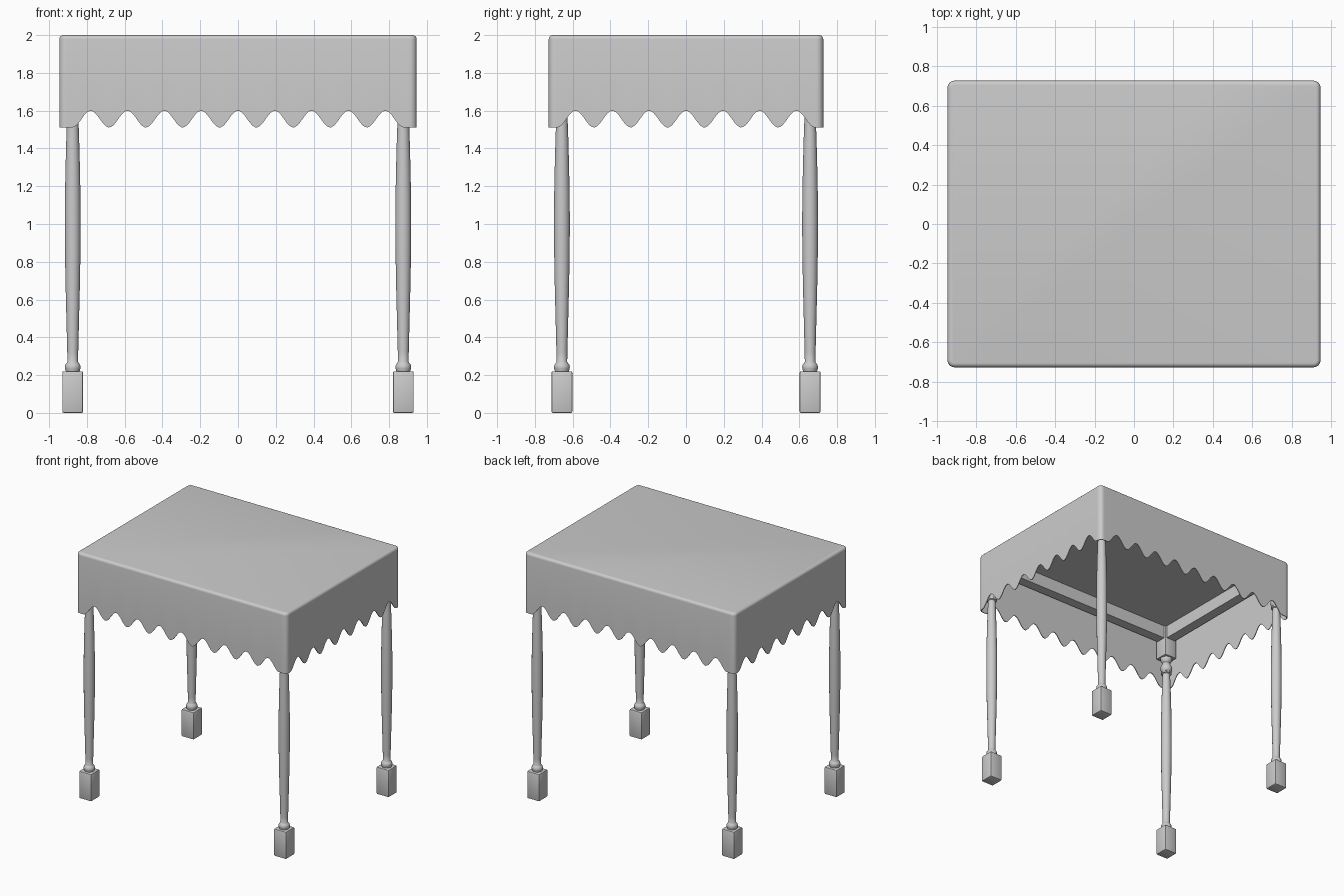
import bpy, bmesh, math

if "Cube" in bpy.data.objects:
    bpy.data.objects.remove(bpy.data.objects["Cube"])

HX, HY = 0.946, 0.727      # cloth half sizes
LX, LY = 0.875, 0.657      # leg centres
PERIOD = 0.195             # scallop spacing


def make_object(name, bm, angle=35):
    bmesh.ops.recalc_face_normals(bm, faces=bm.faces)
    me = bpy.data.meshes.new(name)
    bm.to_mesh(me)
    bm.free()
    ob = bpy.data.objects.new(name, me)
    bpy.context.collection.objects.link(ob)
    bpy.ops.object.select_all(action='DESELECT')
    ob.select_set(True)
    bpy.context.view_layer.objects.active = ob
    bpy.ops.object.shade_smooth_by_angle(angle=math.radians(angle))
    return ob


def box(name, x, y, z0, z1, sx, sy, bevel=0.0):
    bm = bmesh.new()
    bmesh.ops.create_cube(bm, size=1)
    for v in bm.verts:
        v.co = (x + v.co.x * sx, y + v.co.y * sy, (z0 + z1) / 2 + v.co.z * (z1 - z0))
    if bevel:
        bmesh.ops.bevel(bm, geom=bm.edges[:], offset=bevel, segments=2,
                        profile=0.5, affect='EDGES')
    return make_object(name, bm)


def bridge(bm, a, b):
    n = len(a)
    for i in range(n):
        bm.faces.new((a[i], a[(i + 1) % n], b[(i + 1) % n], b[i]))


def lathe(name, profile, x, y, sides=24):
    bm = bmesh.new()
    rings = [[bm.verts.new((x + r * math.cos(2 * math.pi * k / sides),
                            y + r * math.sin(2 * math.pi * k / sides), z))
              for k in range(sides)] for r, z in profile]
    for a, b in zip(rings, rings[1:]):
        bridge(bm, a, b)
    bm.faces.new(rings[0])
    bm.faces.new(rings[-1])
    return make_object(name, bm)


def hem(t, half):
    # wave along one side, flat at the corners
    last = (math.floor((half - 0.1) / PERIOD) + 0.5) * PERIOD
    if abs(t) >= last:
        return 1.511
    return 1.5555 + 0.0445 * math.cos(2 * math.pi * t / PERIOD)


# Outline of the cloth: (x, y, normal x, normal y, hem height)
def outline(radius=0.035, arc=6):
    pts = []
    for k in range(4):
        a = k * math.pi / 2
        nx, ny = round(math.cos(a)), round(math.sin(a))
        dist, half = (HX, HY) if k % 2 == 0 else (HY, HX)
        span = half - radius
        n = round(2 * span / (PERIOD / 14))
        for i in range(n + 1):
            t = -span + 2 * span * i / n
            pts.append((nx * dist - ny * t, ny * dist + nx * t, nx, ny, hem(t, half)))
        cx = nx * (dist - radius) - ny * span
        cy = ny * (dist - radius) + nx * span
        for i in range(1, arc):
            b = a + math.pi / 2 * i / arc
            c, s = math.cos(b), math.sin(b)
            pts.append((cx + radius * c, cy + radius * s, c, s, 1.511))
    return pts


# Tablecloth with scalloped hem: outer skin, rounded top edge, inner skin
bm = bmesh.new()
pts = outline()
R, THICK = 0.022, 0.006
levels = [(0, None)] + [(R * (1 - math.cos(a)), 2 - R + R * math.sin(a))
                        for a in (math.pi / 10 * i for i in range(6))]
rings = [[bm.verts.new((x - nx * d, y - ny * d, h if z is None else z))
          for x, y, nx, ny, h in pts]
         for d, z in levels + [(THICK, None), (THICK, 2 - 2 * THICK)]]
for a, b in zip(rings[:6], rings[1:7]):
    bridge(bm, a, b)
bm.faces.new(rings[6])
bridge(bm, rings[0], rings[7])
bridge(bm, rings[7], rings[8])
bm.faces.new(rings[8])
make_object("tablecloth", bm)

# Turned leg profile (radius, height)
LEG = [(0.034, 0.21), (0.037, 0.222), (0.041, 0.235), (0.042, 0.243), (0.039, 0.255),
       (0.032, 0.264), (0.028, 0.27), (0.029, 0.32), (0.033, 0.48), (0.038, 0.68),
       (0.041, 0.85), (0.042, 1.0), (0.041, 1.15), (0.038, 1.3), (0.034, 1.45),
       (0.030, 1.56), (0.030, 1.59), (0.040, 1.595), (0.040, 1.607), (0.034, 1.612),
       (0.043, 1.627), (0.046, 1.642), (0.042, 1.66), (0.031, 1.68), (0.029, 1.69),
       (0.038, 1.703), (0.045, 1.715), (0.045, 1.74)]

# Four legs, each with a square foot and a square block on top
for ny, sy in (("front", -1), ("back", 1)):
    for nx, sx in (("left", -1), ("right", 1)):
        tag = ny + "_" + nx
        x, y = sx * LX, sy * LY
        box(tag + "_foot", x, y, 0, 0.22, 0.11, 0.11, 0.007)
        lathe(tag + "_leg", LEG, x, y)
        box(tag + "_block", x, y, 1.73, 1.985, 0.11, 0.11, 0.005)

# Rails between the legs
for s, a, b in ((-1, "front", "left"), (1, "back", "right")):
    box(a + "_rail", 0, s * LY, 1.88, 1.985, 2 * LX - 0.1, 0.08)
    box(b + "_rail", s * LX, 0, 1.88, 1.985, 0.08, 2 * LY - 0.1)
